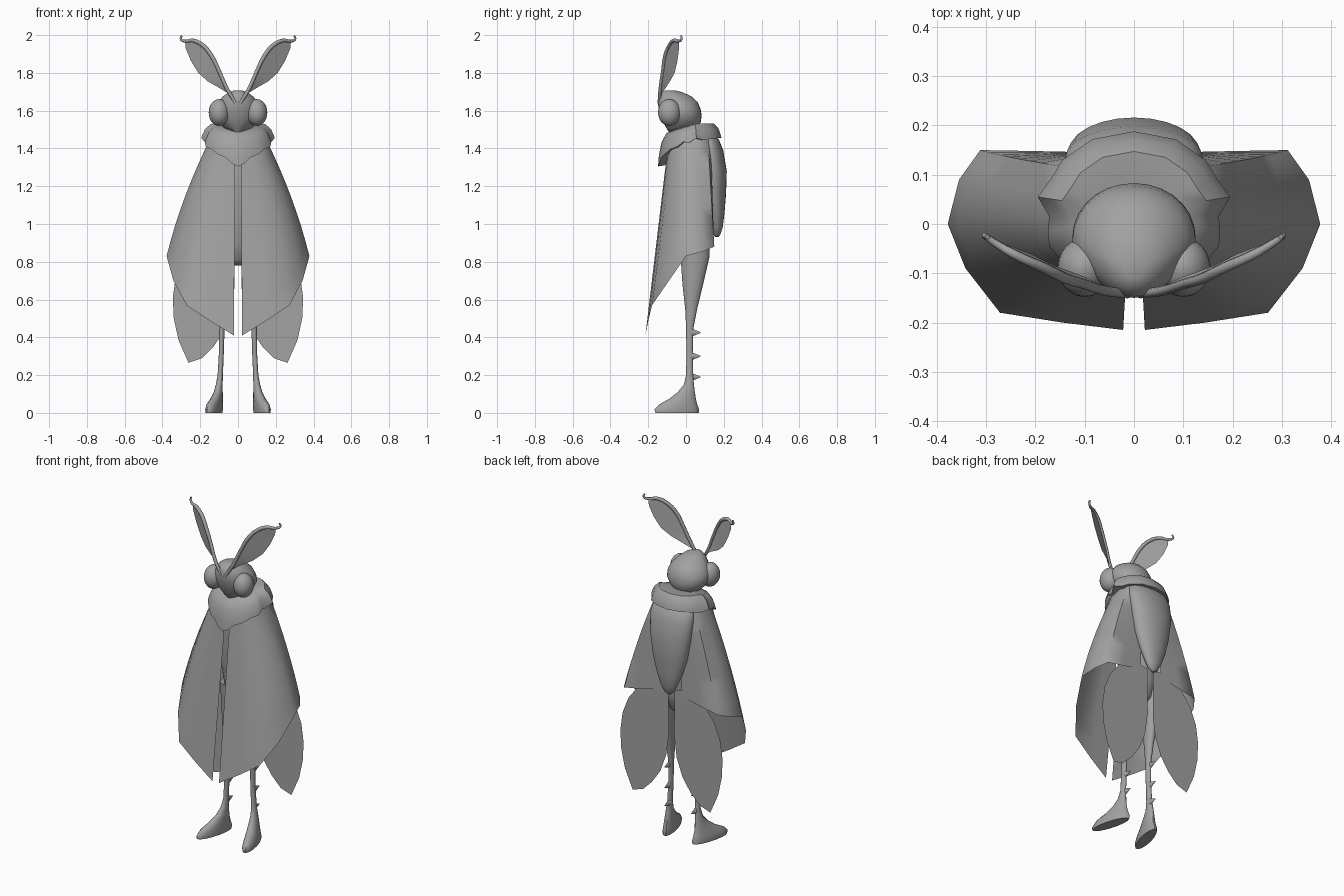
import bpy, bmesh, math
from mathutils import Matrix, Vector

if "Cube" in bpy.data.objects:
    bpy.data.objects.remove(bpy.data.objects["Cube"])

grey = bpy.data.materials.new("soft_grey")
grey.diffuse_color = (0.36, 0.36, 0.36, 1)
grey.use_nodes = True
grey.node_tree.nodes["Principled BSDF"].inputs["Base Color"].default_value = grey.diffuse_color


def finish(ob, mirror=False, angle=50):
    """Give the part its colour, smooth shading and optional mirrored twin."""
    ob.data.materials.clear()
    ob.data.materials.append(grey)
    if mirror:
        ob.modifiers.new("Mirror", 'MIRROR').use_mirror_merge = False
    bpy.ops.object.select_all(action='DESELECT')
    ob.select_set(True)
    bpy.context.view_layer.objects.active = ob
    bpy.ops.object.shade_smooth_by_angle(angle=math.radians(angle))
    return ob


def from_bmesh(name, bm, mirror=False, closed=True, angle=50):
    if closed:
        bmesh.ops.recalc_face_normals(bm, faces=bm.faces)
    me = bpy.data.meshes.new(name)
    bm.to_mesh(me)
    bm.free()
    ob = bpy.data.objects.new(name, me)
    bpy.context.collection.objects.link(ob)
    return finish(ob, mirror, angle)


def skin(name, rows, loop=True, caps=True, mirror=False, angle=50):
    """Skin rows of points with quads."""
    bm = bmesh.new()
    vs = [[bm.verts.new(p) for p in row] for row in rows]
    n = len(rows[0])
    for a, b in zip(vs, vs[1:]):
        for i in range(n if loop else n - 1):
            j = (i + 1) % n
            bm.faces.new((a[i], a[j], b[j], b[i]))
    if caps:
        bm.faces.new(vs[0])
        bm.faces.new(vs[-1])
    return from_bmesh(name, bm, mirror, loop, angle)


def ring(z, x, yf, yb, rx, n=16, shear=0.0, point=1.0):
    """Level oval from front yf to back yb; point sharpens its front."""
    pts, cy, ry = [], (yf + yb) / 2, (yb - yf) / 2
    for i in range(n):
        a = 2 * math.pi * i / n
        s = math.sin(a)
        dy = s * ry if s > 0 else -abs(s) ** point * ry
        pts.append((x + rx * math.cos(a) - shear * (cy + dy), cy + dy, z))
    return pts


def lerp(a, b, t):
    return Vector(a).lerp(Vector(b), t)


# Head: rounded at the back, pointed at the face
head = [(1.708, -.11, -.06, .02), (1.698, -.13, -.02, .05), (1.675, -.147, .03, .08),
        (1.645, -.15, .062, .108), (1.61, -.145, .077, .125), (1.575, -.135, .083, .125),
        (1.54, -.122, .078, .105), (1.51, -.105, .06, .075), (1.485, -.09, .03, .035)]
skin("head", [ring(z, 0, f, b, w, 28, point=1.35) for z, f, b, w in head])

# Bulging eyes
bm = bmesh.new()
bmesh.ops.create_uvsphere(bm, u_segments=24, v_segments=14, radius=1,
    matrix=Matrix.Translation((.1, -.088, 1.59)) @ Matrix.Diagonal((.055, .06, .071, 1)))
from_bmesh("eye", bm, mirror=True)

# Antenna stems with curled tips
stem = [(.012, -.142, 1.64, .9), (.06, -.135, 1.72, 1), (.1, -.122, 1.81, 1),
        (.14, -.11, 1.89, 1.1), (.185, -.088, 1.945, 1.1), (.24, -.063, 1.972, 1),
        (.28, -.04, 1.968, .8), (.303, -.024, 1.98, .6), (.298, -.026, 1.997, .5)]
cu = bpy.data.curves.new("antenna_stem", 'CURVE')
cu.dimensions = '3D'
cu.bevel_depth, cu.bevel_resolution, cu.resolution_u = .010, 2, 5
cu.use_fill_caps = True
sp = cu.splines.new('BEZIER')
sp.bezier_points.add(len(stem) - 1)
for bp, (x, y, z, r) in zip(sp.bezier_points, stem):
    bp.co, bp.radius = (x, y, z), r
    bp.handle_left_type = bp.handle_right_type = 'AUTO'
ob = bpy.data.objects.new("antenna_stem", cu)
bpy.context.collection.objects.link(ob)
ob.select_set(True)
bpy.context.view_layer.objects.active = ob
bpy.ops.object.convert(target='MESH')
finish(bpy.context.object, mirror=True)

# Leaf blade hanging from each stem
edge = [(.05, -.13, 1.69), (.098, -.108, 1.72), (.16, -.085, 1.755),
        (.21, -.06, 1.80), (.25, -.045, 1.865), (.277, -.037, 1.93), (.28, -.038, 1.965)]
top = [stem[i][:3] for i in range(7)]
skin("antenna_blade", [[lerp(a, b, t) for a, b in zip(top, edge)] for t in (0, .5, 1)],
     loop=False, caps=False, mirror=True)

# Collar: ruffled hem, puffed shoulder and neck opening
hem = [(0, -.148, 1.305), (.035, -.142, 1.322), (.065, -.13, 1.352), (.105, -.115, 1.368),
       (.14, -.085, 1.395), (.172, -.045, 1.41), (.175, -.015, 1.435), (.172, .015, 1.43),
       (.195, .055, 1.455), (.17, .09, 1.445), (.145, .13, 1.45), (.085, .172, 1.455),
       (0, .188, 1.455)]
hem += [(-x, y, z) for x, y, z in hem[-2:0:-1]]


def collar_ring(scale, lift_front, lift_back, follow):
    pts = []
    for x, y, z in hem:
        t = (y + .148) / .336
        level = lift_front + (lift_back - lift_front) * min(1, t * 1.5)
        pts.append((x * scale, .025 + (y - .025) * scale, level + (z - level) * follow))
    return pts


skin("collar", [collar_ring(.45, 1.40, 1.46, 0), collar_ring(.8, 1.36, 1.45, .9),
                collar_ring(1, 0, 0, 1), collar_ring(.975, 1.42, 1.49, .5),
                collar_ring(.9, 1.45, 1.515, .15), collar_ring(.75, 1.48, 1.533, 0),
                collar_ring(.5, 1.50, 1.53, 0)])

# Torso under the cloak
torso = [(1.53, -.04, .07, .06), (1.42, -.08, .13, .12), (1.25, -.09, .14, .13),
         (1.05, -.07, .14, .12), (.9, -.05, .13, .1), (.81, -.02, .11, .07),
         (.78, .01, .08, .03)]
skin("torso", [ring(z, 0, f, b, w, 20) for z, f, b, w in torso])

# Back shell tapering downwards
shell = [(1.48, .06, .14, .10), (1.445, .06, .175, .132), (1.39, .07, .197, .14),
         (1.28, .08, .216, .132), (1.16, .09, .212, .112), (1.06, .115, .204, .083),
         (.98, .135, .194, .05), (.945, .145, .182, .03), (.93, .155, .172, .01)]
skin("back_shell", [ring(z, 0, f, b, w, 24) for z, f, b, w in shell])

# Cloak wings: swept from shoulder line to slanted hem
upper = [(.015, -.095, 1.42), (.07, -.09, 1.43), (.115, -.07, 1.44), (.137, -.035, 1.45),
         (.143, .01, 1.46), (.14, .06, 1.46), (.132, .115, 1.46), (.1, .13, 1.46),
         (.06, .135, 1.46)]
lower = [(.022, -.215, .41), (.145, -.2, .485), (.272, -.18, .57), (.342, -.09, .70),
         (.378, 0, .83), (.355, .09, .855), (.312, .15, .88), (.2, .148, .9),
         (.07, .145, .93)]
rows = []
for k in range(9):
    t = k / 8
    row = [lerp(a, b, t) for a, b in zip(upper, lower)]
    for i, p in enumerate(row):
        p.x += .02 * 4 * t * (1 - t) * math.sin(math.pi * i / 8)
    rows.append(row)
skin("cloak_wing", rows, loop=False, caps=False, mirror=True, angle=60)

# Flat hind wings
outline = [(.02, .95), (.13, .97), (.22, .91), (.29, .82), (.33, .72), (.345, .61), (.34, .5),
           (.315, .385), (.262, .265), (.19, .29), (.13, .35), (.075, .43), (.035, .54),
           (.018, .67)]
bm = bmesh.new()
bm.faces.new([bm.verts.new((x, .14, z)) for x, z in outline])
from_bmesh("hind_wing", bm, mirror=True, closed=False)

# Legs flowing into splayed feet: height, x, front, back, half width, shear
leg = [(.92, .07, -.04, .13, .055, 0), (.82, .075, -.03, .125, .05, 0),
       (.68, .08, -.02, .092, .035, 0), (.55, .084, -.005, .06, .022, 0),
       (.45, .086, 0, .04, .015, 0), (.32, .088, .002, .036, .013, 0),
       (.2, .094, 0, .038, .014, 0), (.15, .1, -.012, .043, .018, .05),
       (.11, .105, -.045, .048, .024, .12), (.075, .11, -.09, .054, .03, .2),
       (.045, .113, -.145, .062, .035, .25), (.018, .115, -.17, .073, .037, .25),
       (0, .115, -.165, .07, .036, .25)]
skin("leg", [ring(z, x, f, b, w, 14, sh) for z, x, f, b, w, sh in leg], mirror=True)

# Spurs along the shin
bm = bmesh.new()
for z in (.425, .3, .19):
    bmesh.ops.create_cone(bm, cap_ends=True, segments=8, radius1=.022, radius2=.002, depth=.05,
        matrix=Matrix.Translation((.09, .052, z)) @ Matrix.Rotation(-math.pi / 2, 4, 'X')
        @ Matrix.Diagonal((.55, 1, 1, 1)))
from_bmesh("shin_spurs", bm, mirror=True)
